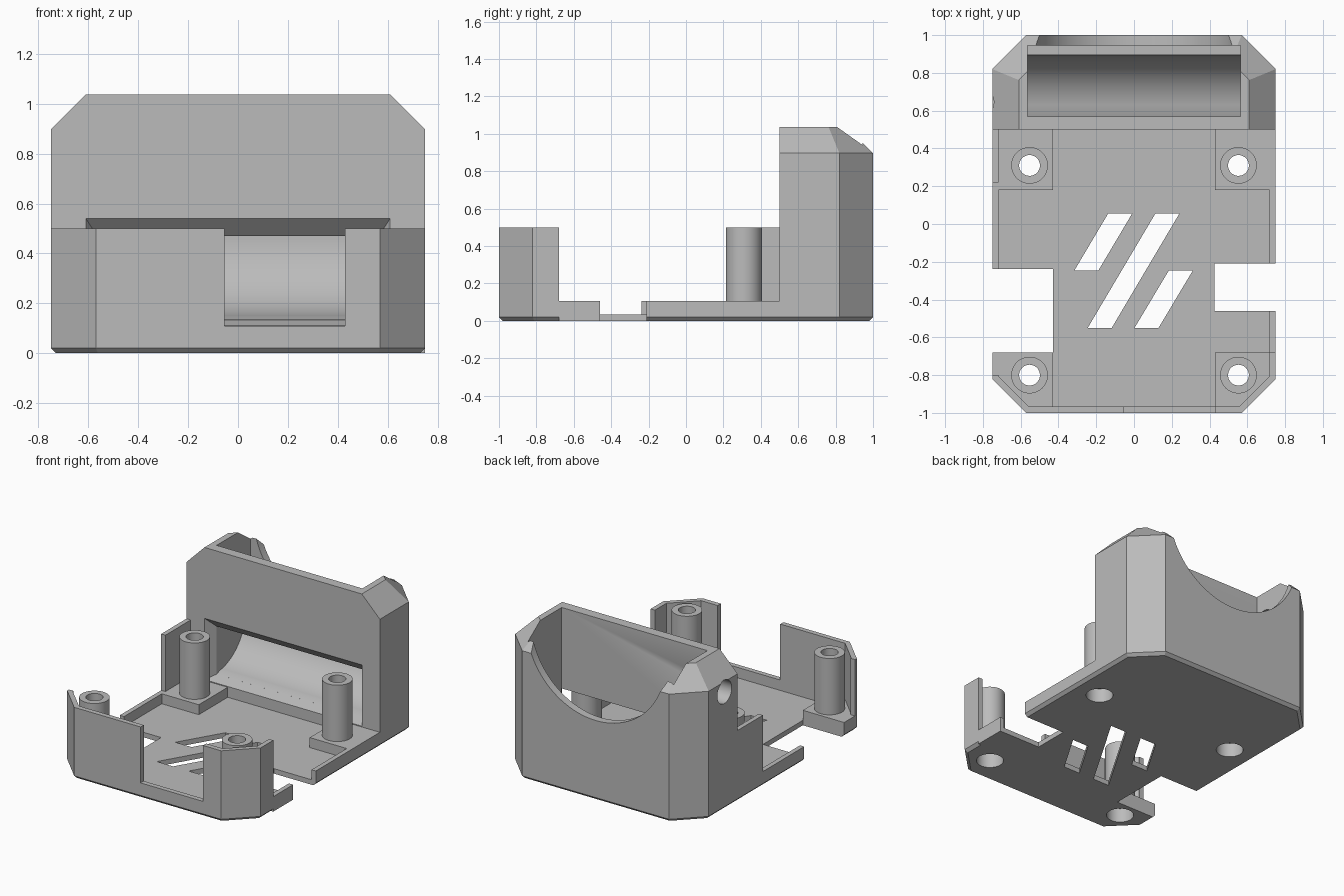
import bpy, bmesh, math

if "Cube" in bpy.data.objects:
    bpy.data.objects.remove(bpy.data.objects["Cube"], do_unlink=True)

grey = bpy.data.materials.new("plain grey")
grey.use_nodes = True
grey.diffuse_color = (0.5, 0.5, 0.5, 1)
grey.node_tree.nodes["Principled BSDF"].inputs["Base Color"].default_value = (0.5, 0.5, 0.5, 1)


def loft(name, rings, capped=True):
    """Skin a stack of matching rings; without caps the stack closes on itself."""
    bm = bmesh.new()
    rows = [[bm.verts.new(p) for p in ring] for ring in rings]
    n = len(rows[0])
    pairs = list(zip(rows, rows[1:])) if capped else list(zip(rows, rows[1:] + rows[:1]))
    for a, b in pairs:
        for i in range(n):
            j = (i + 1) % n
            bm.faces.new((a[i], a[j], b[j], b[i]))
    if capped:
        bm.faces.new(rows[0][::-1])
        bm.faces.new(rows[-1])
    bmesh.ops.recalc_face_normals(bm, faces=bm.faces)
    mesh = bpy.data.meshes.new(name)
    bm.to_mesh(mesh)
    bm.free()
    mesh.materials.append(grey)
    obj = bpy.data.objects.new(name, mesh)
    bpy.context.collection.objects.link(obj)
    return obj


def prism(name, pts, z0, z1):
    return loft(name, [[(x, y, z) for x, y in pts] for z in (z0, z1)])


def box(name, x0, x1, y0, y1, z0, z1):
    return prism(name, [(x0, y0), (x1, y0), (x1, y1), (x0, y1)], z0, z1)


def circle(cx, cy, r, n=48):
    return [(cx + r * math.cos(2 * math.pi * i / n), cy + r * math.sin(2 * math.pi * i / n))
            for i in range(n)]


def cut(obj, cutters):
    """Subtract the cutters from an object, then drop them."""
    for c in cutters:
        m = obj.modifiers.new("cut", 'BOOLEAN')
        m.operation, m.solver, m.object = 'DIFFERENCE', 'EXACT', c
        c.hide_render = True
    dg = bpy.context.evaluated_depsgraph_get()
    dg.update()
    mesh = bpy.data.meshes.new_from_object(obj.evaluated_get(dg))
    obj.modifiers.clear()
    obj.data = mesh
    for c in cutters:
        bpy.data.objects.remove(c, do_unlink=True)


def smooth(obj):
    bpy.ops.object.select_all(action='DESELECT')
    obj.select_set(True)
    bpy.context.view_layer.objects.active = obj
    bpy.ops.object.shade_smooth_by_angle(angle=math.radians(25))


def outline(inset, side, y_open):
    """Half of the footprint with clipped corners; side is 1 for back, -1 for front."""
    w, d = 0.75 - inset, 1 - inset
    diag = 1.57 - math.sqrt(2) * inset
    right = [(w, y_open), (w, side * (diag - w)), (diag - d, side * d)]
    return right + [(-x, y) for x, y in reversed(right)]


def layers(name, side, y_open, levels):
    return loft(name, [[(x, y, z) for x, y in outline(i, side, y_open)] for z, i in levels])


posts = [(x, y) for x in (-0.553, 0.553) for y in (-0.8, 0.31)]


def post_cutters():
    return [prism("post_cutter", circle(x, y, 0.097), -0.1, 0.2) for x, y in posts]


# Floor with side notches, screw holes and slanted vents
floor = layers("floor", -1, 0.5, [(0, 0.02), (0.02, 0), (0.035, 0)])
cutters = post_cutters()
cutters += [box("notch", 0.425, 1, -0.46, -0.21, -0.1, 0.2),
            box("notch", -1, -0.43, -0.68, -0.238, -0.1, 0.2)]
for x0, y0, x1, y1 in [(-0.315, -0.245, -0.137, 0.055), (-0.245, -0.55, 0.113, 0.055),
                       (0.003, -0.55, 0.185, -0.245)]:
    cutters.append(prism("vent", [(x0, y0), (x0 + 0.127, y0), (x1 + 0.127, y1), (x1, y1)], -0.1, 0.2))
cut(floor, cutters)

# Raised pads under the posts
for name, pts in [
    ("front_right_pad", [(-0.75, -0.68), (-0.75, -0.82), (-0.57, -1), (-0.43, -1), (-0.43, -0.68)]),
    ("front_left_pad", [(0.75, -0.68), (0.75, -0.82), (0.57, -1), (0.43, -1), (0.43, -0.68)]),
    ("back_right_pad", [(-0.75, 0.18), (-0.43, 0.18), (-0.43, 0.5), (-0.75, 0.5)]),
    ("back_left_pad", [(0.75, 0.18), (0.43, 0.18), (0.43, 0.5), (0.75, 0.5)]),
]:
    cut(prism(name, pts, 0.035, 0.105), post_cutters())

# Hollow screw posts with a counterbore underneath
profile = [(0.097, 0), (0.097, 0.5), (0.055, 0.5), (0.055, 0.1), (0.088, 0.1), (0.088, 0)]
for x, y in posts:
    name = ("front" if y < 0 else "back") + ("_left" if x > 0 else "_right") + "_post"
    smooth(loft(name, [[(px, py, z) for px, py in circle(x, y, r)] for r, z in profile], False))

# Low rims
box("left_rim_front", 0.717, 0.75, -0.68, -0.46, 0, 0.105)
box("left_rim_back", 0.717, 0.75, -0.21, 0.18, 0.035, 0.105)
box("right_rim", -0.75, -0.717, -0.238, 0.18, 0.035, 0.105)
box("front_rim", -0.43, 0.43, -1, -0.965, 0.035, 0.108)

# Tall walls
prism("front_left_wall", [(0.43, -1), (0.57, -1), (0.75, -0.82), (0.75, -0.68), (0.717, -0.68),
                          (0.717, -0.806), (0.558, -0.965), (0.43, -0.965)], 0.105, 0.5)
prism("front_right_wall", [(-0.055, -1), (-0.57, -1), (-0.75, -0.82), (-0.75, -0.8),
                           (-0.717, -0.8), (-0.717, -0.806), (-0.558, -0.965), (-0.055, -0.965)],
      0.105, 0.5)
box("back_right_wall", -0.75, -0.717, 0.22, 0.5, 0.105, 0.5)

# Back housing with a bevelled top
housing = layers("back_housing", 1, 0.5, [(0, 0.02), (0.02, 0), (0.897, 0), (1.037, 0.14)])

# Cavity whose floor sweeps up from the front opening to the back wall
arc = [(0.57 + 0.325 * math.sin(a), 0.47 - 0.325 * math.cos(a))
       for a in (math.radians(7 + 83 * i / 24) for i in range(25))]
section = [(0.57, 1.2), (0.57, 0.47), (0.48, 0.47), (0.48, 0.104)] + arc + [(0.945, 0.47), (0.945, 1.2)]
cavity = loft("cavity", [[(x, y, z) for y, z in section] for x in (-0.565, 0.565)])

# Flared mouth of the front opening
mouth = loft("mouth", [[(-w, y, low), (w, y, low), (w, y, top), (-w, y, top)]
                       for y, w, low, top in [(0.48, 0.623, 0.104, 0.56), (0.57, 0.565, 0.134, 0.47)]])

# Round scoop in the back wall and cable hole in the right wall
scoop = loft("scoop", [[(x, y, z) for x, z in circle(0, 1.1, 0.54, 96)] for y in (0.9, 1.2)])
hole = loft("cable_hole", [[(x, y, z) for y, z in circle(0.645, 0.825, 0.08)] for x in (-0.9, -0.5)])
cut(housing, [cavity, mouth, scoop, hole])
smooth(housing)
